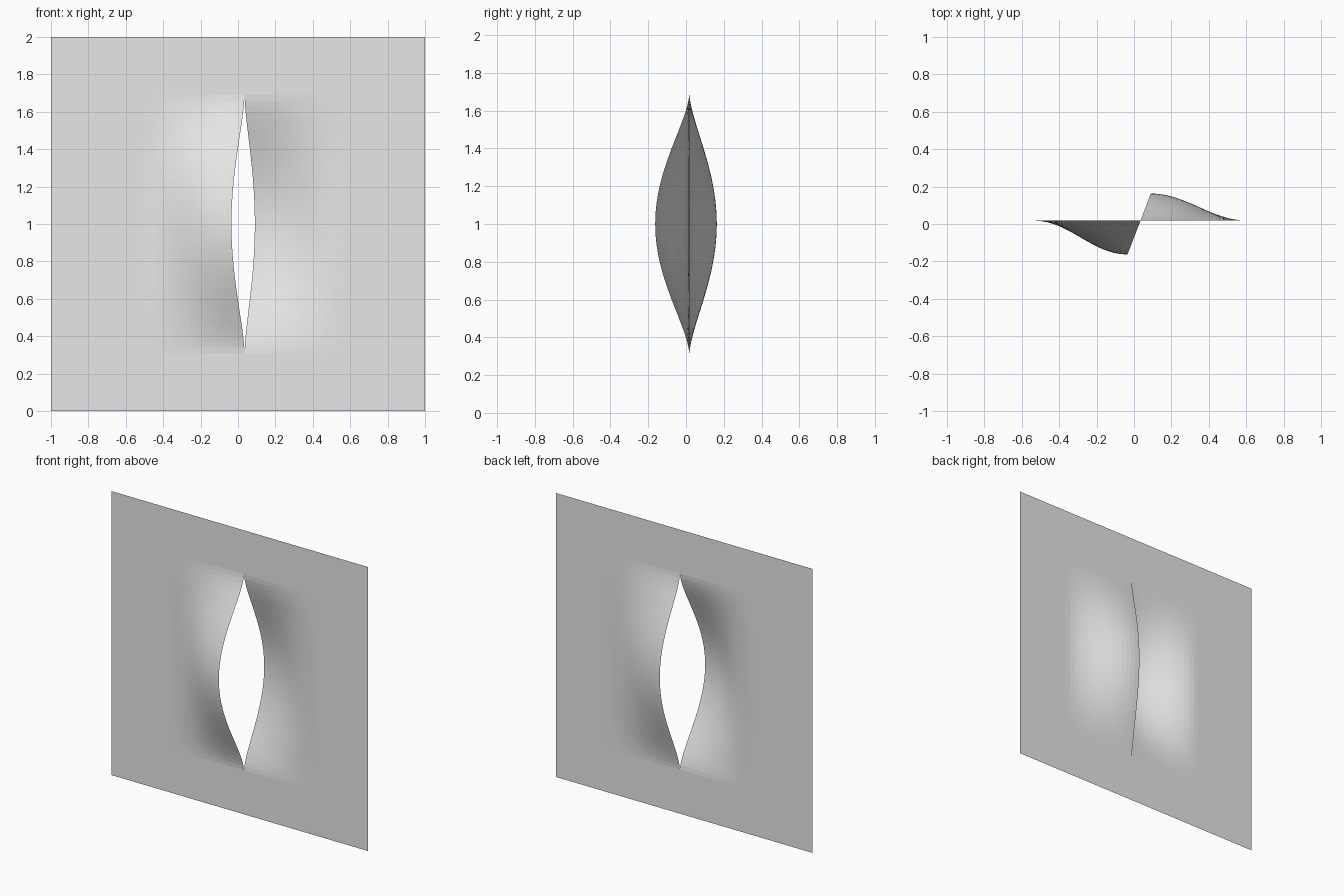
import bpy, bmesh

if "Cube" in bpy.data.objects:
    bpy.data.objects.remove(bpy.data.objects["Cube"])

SLIT_X, SHEET_Y = 0.035, 0.018    # slit line and flat sheet plane
HALF_SLIT, REACH = 0.69, 0.57     # half length of the slit, sideways reach of the bulge

grey = bpy.data.materials.new("plain grey")
grey.diffuse_color = (0.8, 0.8, 0.8, 1)
grey.use_nodes = True
grey.node_tree.nodes["Principled BSDF"].inputs["Base Color"].default_value = grey.diffuse_color


def bulge(d, t):
    """Bulge strength: smooth sideways falloff times rounded profile along the slit."""
    f = max(0.0, 1 - d / REACH)
    return (3 * f * f - 2 * f ** 3) * max(0.0, 1 - t * t) ** 1.6


# Rows and columns, dense only around the slit
rows = [0.0] + [1 + HALF_SLIT * i / 22 for i in range(-22, 23)] + [2.0]
columns = [REACH * j / 16 for j in range(17)]

bm = bmesh.new()
# Left lip is pushed forward, right lip is pushed back
for side, push in ((-1, (-0.070, -0.181)), (1, (0.055, 0.145))):
    offsets = columns + [1 - side * SLIT_X]
    grid = []
    for z in rows:
        line = []
        for d in offsets:
            w = bulge(d, (z - 1) / HALF_SLIT)
            line.append(bm.verts.new((SLIT_X + side * d + push[0] * w,
                                      SHEET_Y + push[1] * w, z)))
        grid.append(line)
    for a, b in zip(grid, grid[1:]):
        for j in range(len(offsets) - 1):
            quad = [a[j], a[j + 1], b[j + 1], b[j]]
            bm.faces.new(quad if side > 0 else quad[::-1])

# Join the halves above and below the slit
bmesh.ops.remove_doubles(bm, verts=bm.verts, dist=1e-5)

mesh = bpy.data.meshes.new("slit_sheet")
bm.to_mesh(mesh)
bm.free()
mesh.materials.append(grey)
sheet = bpy.data.objects.new("slit_sheet", mesh)
bpy.context.collection.objects.link(sheet)
